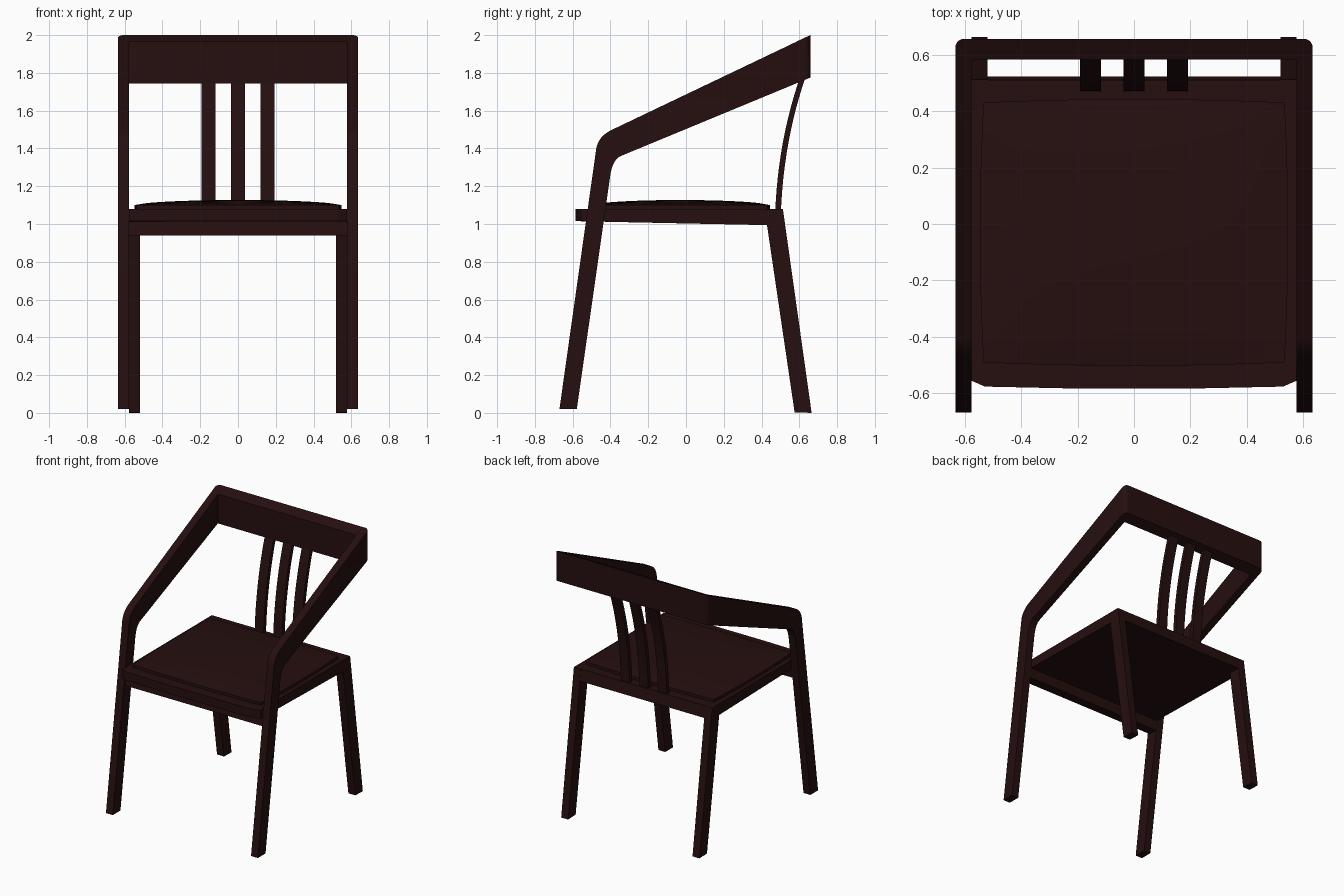
import bpy, bmesh
from mathutils import Vector

if "Cube" in bpy.data.objects:
    bpy.data.objects.remove(bpy.data.objects["Cube"])

wood = bpy.data.materials.new("dark brown wood")
wood.diffuse_color = (0.019, 0.0047, 0.0047, 1)
wood.use_nodes = True
wood.node_tree.nodes["Principled BSDF"].inputs["Base Color"].default_value = wood.diffuse_color


def finish(bm, name, smooth=True):
    bmesh.ops.recalc_face_normals(bm, faces=bm.faces)
    me = bpy.data.meshes.new(name)
    bm.to_mesh(me)
    bm.free()
    me.materials.append(wood)
    ob = bpy.data.objects.new(name, me)
    bpy.context.collection.objects.link(ob)
    if smooth:
        bpy.ops.object.select_all(action='DESELECT')
        ob.select_set(True)
        bpy.context.view_layer.objects.active = ob
        bpy.ops.object.shade_smooth_by_angle(angle=0.6)
    return ob


def extrude_profile(points, x0, x1):
    """Side profile in (y, z) extruded along x."""
    bm = bmesh.new()
    a = [bm.verts.new((x0, y, z)) for y, z in points]
    b = [bm.verts.new((x1, y, z)) for y, z in points]
    n = len(points)
    bm.faces.new(a)
    bm.faces.new(b)
    for i in range(n):
        j = (i + 1) % n
        bm.faces.new((a[i], a[j], b[j], b[i]))
    return bm


def bezier(p0, p1, p2, n=8):
    p0, p1, p2 = Vector(p0), Vector(p1), Vector(p2)
    return [tuple(p0 * (1 - t)**2 + p1 * 2 * t * (1 - t) + p2 * t * t)
            for t in (i / n for i in range(n + 1))]


# front legs flowing into the sloping arms
arm = ([(-0.67, 0.02)] + bezier((-0.475, 1.40), (-0.465, 1.46), (-0.40, 1.495))
       + [(0.658, 2.0), (0.658, 1.775)]
       + bezier((-0.345, 1.36), (-0.39, 1.34), (-0.402, 1.25)) + [(-0.578, 0.02)])
for side, s in (("right", 1), ("left", -1)):
    bm = extrude_profile(arm, s * 0.578, s * 0.635)
    corner = [e for e in bm.edges
              if all(v.co.y > 0.65 and abs(v.co.x) > 0.63 for v in e.verts)]
    bmesh.ops.bevel(bm, geom=corner, offset=0.03, segments=5, affect='EDGES', profile=0.5)
    finish(bm, side + "_front_leg_and_arm")

    # splayed back legs
    leg = [(0.575, 0.003), (0.428, 1.0), (0.428, 1.079), (0.513, 1.079), (0.665, 0.0)]
    finish(extrude_profile(leg, s * 0.52, s * 0.578), side + "_back_leg", False)

# back rest rail
rail = [(0.585, 1.966), (0.658, 2.0), (0.658, 1.775), (0.585, 1.745)]
finish(extrude_profile(rail, -0.579, 0.579), "back_rest", False)

# three curved slats
outer = bezier((0.502, 1.05), (0.515, 1.44), (0.637, 1.79), 12)
inner = bezier((0.472, 1.05), (0.485, 1.44), (0.608, 1.79), 12)
for i, x in enumerate((-0.155, 0, 0.155)):
    finish(extrude_profile(outer + inner[::-1], x - 0.037, x + 0.037), f"back_slat_{i + 1}")

# seat board with clipped, gently bowed front
plan = [(-0.578, 0.512), (-0.578, -0.557), (-0.53, -0.578), (-0.25, -0.584),
        (0.25, -0.584), (0.53, -0.578), (0.578, -0.557), (0.578, 0.512)]
bm = bmesh.new()
top = [bm.verts.new((x, y, 1.079)) for x, y in plan]
low = [bm.verts.new((x, y + (0.012 if y > 0 else 0), 0.992 if y > 0 else 1.015))
       for x, y in plan]
bm.faces.new(top)
bm.faces.new(low)
for i in range(len(plan)):
    j = (i + 1) % len(plan)
    bm.faces.new((top[i], top[j], low[j], low[i]))
finish(bm, "seat", False)

# rail under the front of the seat, between the front legs
front = [(-0.505, 1.03), (-0.435, 1.03), (-0.448, 0.94), (-0.518, 0.94)]
finish(extrude_profile(front, -0.579, 0.579), "front_rail", False)

# domed seat pad
bm = bmesh.new()
bmesh.ops.create_grid(bm, x_segments=16, y_segments=16, size=1)
for v in bm.verts:
    u, w = v.co.x, v.co.y
    dome = (1 - u * u) * (1 - w * w)
    v.co = (u * (0.535 + 0.013 * (1 - w * w)),
            -0.03 + w * (0.462 + 0.012 * (1 - u * u)),
            1.1 + 0.027 * dome ** 0.6)
rim = [e for e in bm.edges if e.is_boundary]
ext = bmesh.ops.extrude_edge_only(bm, edges=rim)
for v in ext["geom"]:
    if isinstance(v, bmesh.types.BMVert):
        v.co.z = 1.07
finish(bm, "seat_pad")
